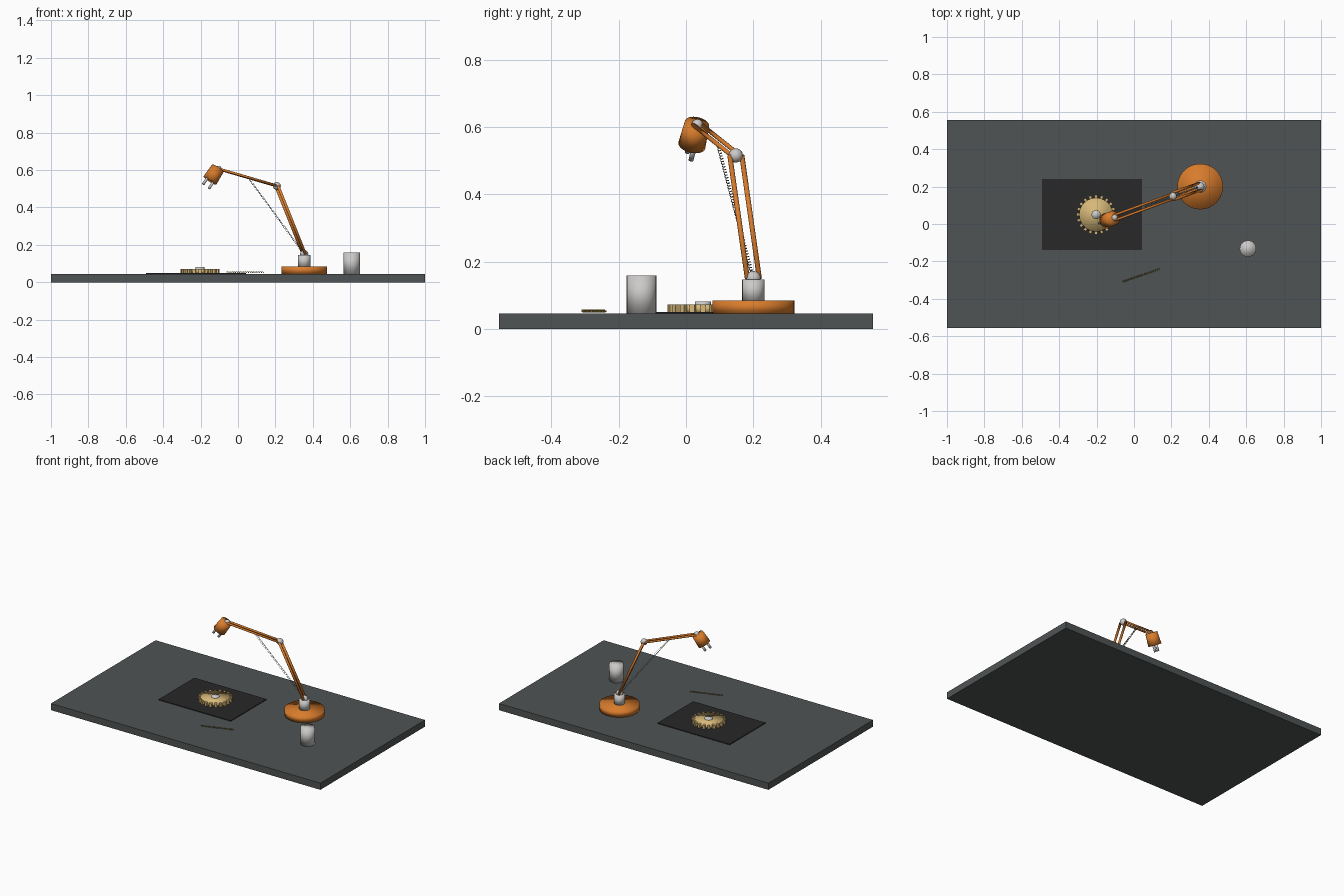
import bpy, bmesh, math
from mathutils import Vector, Matrix

if "Cube" in bpy.data.objects:
    bpy.data.objects.remove(bpy.data.objects["Cube"])


def material(name, r, g, b):
    m = bpy.data.materials.new(name)
    m.diffuse_color = (r, g, b, 1)
    m.use_nodes = True
    m.node_tree.nodes["Principled BSDF"].inputs["Base Color"].default_value = m.diffuse_color
    return m


SLATE = material("slate", 0.08, 0.088, 0.088)
BLACK = material("black mat", 0.022, 0.021, 0.021)
ORANGE = material("orange enamel", 0.69, 0.2, 0.025)
SILVER = material("silver", 0.6, 0.59, 0.58)
STEEL = material("spring steel", 0.33, 0.34, 0.35)
BRASS = material("brass", 0.68, 0.48, 0.19)
GOLD = material("gold wire", 0.5, 0.34, 0.06)


def finish(name, bm, mat, smooth=False):
    me = bpy.data.meshes.new(name)
    bm.to_mesh(me)
    bm.free()
    me.materials.append(mat)
    for p in me.polygons:
        p.use_smooth = smooth
    ob = bpy.data.objects.new(name, me)
    bpy.context.collection.objects.link(ob)
    return ob


def box(name, centre, size, mat):
    bm = bmesh.new()
    bmesh.ops.create_cube(bm, size=1, matrix=Matrix.Translation(centre) @ Matrix.Diagonal((*size, 1)))
    return finish(name, bm, mat)


def rod(name, a, b, r1, mat, r2=None, sides=24):
    """Cylinder or cone running from a to b."""
    a, b = Vector(a), Vector(b)
    turn = (b - a).to_track_quat('Z', 'Y').to_matrix().to_4x4()
    bm = bmesh.new()
    bmesh.ops.create_cone(bm, cap_ends=True, segments=sides, radius1=r1, radius2=r2 or r1,
                          depth=(b - a).length, matrix=Matrix.Translation((a + b) / 2) @ turn)
    return finish(name, bm, mat, True)


def ball(name, centre, r, mat):
    bm = bmesh.new()
    bmesh.ops.create_uvsphere(bm, u_segments=16, v_segments=10, radius=r, matrix=Matrix.Translation(centre))
    return finish(name, bm, mat, True)


def spring(name, a, b, r, wire, turns, mat):
    """Coil of round wire along the line from a to b."""
    a, b = Vector(a), Vector(b)
    turn = (b - a).to_track_quat('Z', 'Y')
    length = (b - a).length
    steps = turns * 10
    cu = bpy.data.curves.new(name, 'CURVE')
    cu.dimensions = '3D'
    cu.bevel_depth = wire
    cu.bevel_resolution = 1
    cu.use_fill_caps = True
    sp = cu.splines.new('POLY')
    sp.points.add(steps)
    for i, p in enumerate(sp.points):
        t = math.tau * i / 10
        q = Vector((r * math.cos(t), r * math.sin(t), length * i / steps))
        p.co = (*(a + turn @ q), 1)
    cu.materials.append(mat)
    ob = bpy.data.objects.new(name, cu)
    bpy.context.collection.objects.link(ob)
    return ob


# Desk and work mat
TOP = 0.045
box("desk_top", (0, 0, TOP / 2), (2, 1.11, TOP), SLATE)
box("work_mat", (-0.224, 0.05, TOP + 0.002), (0.536, 0.38, 0.006), BLACK)

# Gear: disc, ring of square teeth, hub
gx, gy = -0.203, 0.05
rod("gear_disc", (gx, gy, 0.048), (gx, gy, 0.072), 0.09, BRASS, sides=40)
bm = bmesh.new()
for i in range(20):
    m = (Matrix.Translation((gx, gy, 0.06)) @ Matrix.Rotation(math.tau * i / 20, 4, 'Z')
         @ Matrix.Translation((0.094, 0, 0)) @ Matrix.Diagonal((0.022, 0.015, 0.024, 1)))
    bmesh.ops.create_cube(bm, size=1, matrix=m)
finish("gear_teeth", bm, BRASS)
rod("gear_hub", (gx, gy, 0.06), (gx, gy, 0.081), 0.024, SILVER)

# Loose coil spring and metal canister
spring("loose_spring", (-0.06, -0.308, 0.0535), (0.138, -0.24, 0.0535), 0.0035, 0.0014, 20, GOLD)
rod("canister", (0.609, -0.132, TOP), (0.609, -0.132, 0.158), 0.044, SILVER)

# Lamp base and post
bx, by = 0.354, 0.2
rod("lamp_base", (bx, by, TOP), (bx, by, 0.085), 0.122, ORANGE, sides=40)
rod("lamp_post", (bx, by, 0.08), (bx, by, 0.147), 0.033, SILVER)

# Joints and paired arms
shoulder = Vector((bx, by, 0.15))
elbow = Vector((0.208, 0.148, 0.515))
wrist = Vector((-0.104, 0.034, 0.606))
ball("shoulder_joint", shoulder, 0.022, SILVER)
ball("elbow_joint", elbow, 0.021, SILVER)
ball("wrist_joint", wrist, 0.017, SILVER)
side = (wrist - shoulder).cross(Vector((0, 0, 1))).normalized()
for s, tag in ((-1, "left"), (1, "right")):
    rod("lower_arm_" + tag, shoulder + side * 0.019 * s, elbow + side * 0.019 * s, 0.0075, ORANGE, sides=12)
    rod("upper_arm_" + tag, elbow + side * 0.0135 * s, wrist + side * 0.0135 * s, 0.0065, ORANGE, sides=12)

# Balance spring from shoulder to the middle of the upper arm
spring("balance_spring", shoulder.lerp((0.055, 0.092, 0.558), 0.05), (0.055, 0.092, 0.558),
       0.0042, 0.0012, 48, STEEL)

# Lamp head with two tubes below its mouth
axis = Vector((-0.53, -0.2, -0.82)).normalized()
across = axis.cross(side).normalized()
head = Vector((-0.129, 0.025, 0.577))
rod("lamp_head", head - axis * 0.039, head + axis * 0.039, 0.037, ORANGE, r2=0.041, sides=32)
for s, tag in ((-1, "inner"), (1, "outer")):
    o = head + across * 0.02 * s
    rod("lamp_tube_" + tag, o + axis * 0.03, o + axis * 0.079, 0.0075, SILVER, sides=12)
